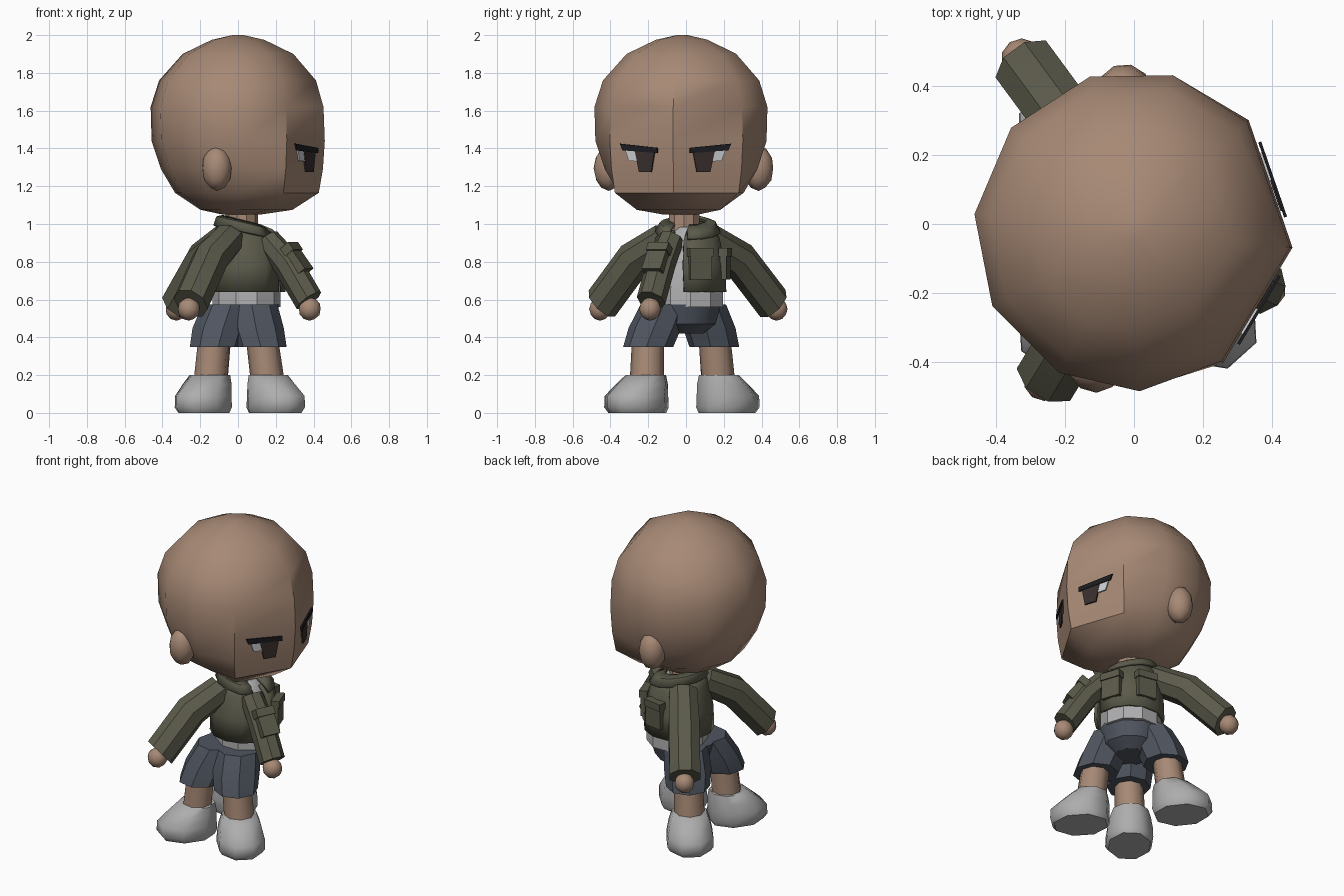
import bpy, bmesh, math
from mathutils import Vector, Matrix

if "Cube" in bpy.data.objects:
    bpy.data.objects.remove(bpy.data.objects["Cube"])

def mat(name, r, g, b):
    m = bpy.data.materials.new(name)
    m.diffuse_color = (r, g, b, 1)
    m.use_nodes = True
    m.node_tree.nodes["Principled BSDF"].inputs["Base Color"].default_value = m.diffuse_color
    return m

SKIN = mat("skin", .385, .25, .178)
OLIVE = mat("olive cloth", .105, .103, .07)
NAVY = mat("slate cloth", .078, .09, .115)
GREY = mat("shoe grey", .42, .42, .42)
WHITE = mat("shirt white", .43, .43, .44)
DARK = mat("brow black", .012, .012, .014)
IRIS = mat("iris brown", .04, .028, .026)
EYEW = mat("eye white", .6, .62, .65)

def polar(deg, r=1.0):
    a = math.radians(deg)
    return Vector((r * math.cos(a), r * math.sin(a), 0))

def finish(name, bm, m, angle=35):
    bmesh.ops.recalc_face_normals(bm, faces=bm.faces)
    me = bpy.data.meshes.new(name)
    bm.to_mesh(me)
    bm.free()
    me.materials.append(m)
    ob = bpy.data.objects.new(name, me)
    bpy.context.collection.objects.link(ob)
    bpy.ops.object.select_all(action='DESELECT')
    ob.select_set(True)
    bpy.context.view_layer.objects.active = ob
    bpy.ops.object.shade_smooth_by_angle(angle=math.radians(angle))
    return ob

def loft(name, rings, m, closed=True, angle=35):
    """Skin a list of point rings; open rings make a wrapped sheet."""
    bm = bmesh.new()
    vs = [[bm.verts.new(p) for p in ring] for ring in rings]
    n = len(vs[0])
    for a, b in zip(vs, vs[1:]):
        for i in range(n if closed else n - 1):
            j = (i + 1) % n
            bm.faces.new((a[i], a[j], b[j], b[i]))
    if closed:
        bm.faces.new(vs[0])
        bm.faces.new(vs[-1])
    return finish(name, bm, m, angle)

def ring(c, rx, ry, turn=0, n=10, start=0, span=360, closed=True):
    """Horizontal ellipse (or arc) of points around c."""
    rot = Matrix.Rotation(math.radians(turn), 3, 'Z')
    pts = []
    for i in range(n):
        p = polar(start + span * i / (n if closed else n - 1))
        pts.append(Vector(c) + rot @ Vector((p.x * rx, p.y * ry, 0)))
    return pts

def tube(name, path, m, n=8):
    """Round tube along (point, radius) pairs."""
    d = (Vector(path[-1][0]) - Vector(path[0][0])).normalized()
    q = d.to_track_quat('Z', 'Y')
    rings = [[Vector(p) + q @ polar(360 * i / n + 22.5, r) for i in range(n)] for p, r in path]
    return loft(name, rings, m)

def ball(name, c, size, turn, m):
    bm = bmesh.new()
    M = Matrix.Translation(c) @ Matrix.Rotation(math.radians(turn), 4, 'Z') @ Matrix.Diagonal((*size, 1))
    bmesh.ops.create_icosphere(bm, subdivisions=2, radius=1, matrix=M)
    return finish(name, bm, m)

def box(name, c, size, q, m):
    bm = bmesh.new()
    M = Matrix.Translation(c) @ q.to_matrix().to_4x4() @ Matrix.Diagonal((*size, 1))
    bmesh.ops.create_cube(bm, size=1, matrix=M)
    return finish(name, bm, m)

# Head: faceted rings with a flat, forward jaw
FACE = -6
HC = Vector((0, -.02, 0))
ANGLES = (0, 50, 82, 112, 146, 180, 214, 248, 278, 310)
PROFILE = ((1.05, .08, .12), (1.075, .2, .29), (1.165, .335, .43), (1.29, .41, .452),
           (1.44, .46, .462), (1.62, .465, .455), (1.76, .42, .415), (1.9, .295, .295), (1.975, .14, .14), (2.0, .03, .03))
head = [[HC + Vector((0, 0, z)) + polar(FACE + a, front if a in (0, 50, 310) else side)
         for a in ANGLES] for z, side, front in PROFILE]
loft("head", head, SKIN, angle=40)

# Ears
for s, side in ((1, "left"), (-1, "right")):
    a = FACE + 100 * s
    ball(side + "_ear", HC + polar(a, .405) + Vector((0, 0, 1.295)), (.08, .08, .12), a, SKIN)

# Eyes: thin plates on the two face planes (u runs outward from the nose)
EYE = (("white", EYEW, .418, ((.01, 1.33), (.075, 1.335), (.095, 1.39), (.01, 1.385))),
       ("iris", IRIS, .420, ((-.065, 1.275), (.01, 1.275), (.035, 1.385), (-.085, 1.38))),
       ("brow", DARK, .424, ((-.105, 1.375), (.11, 1.39), (.125, 1.425), (-.105, 1.403))))
for s, side in ((1, "left"), (-1, "right")):
    a = FACE + 25 * s
    out, tan = polar(a), polar(a + 90) * s
    for part, m, d, pts in EYE:
        layers = [[HC + out * (d + t) + tan * u + Vector((0, 0, z)) for u, z in pts]
                  for t in (0, .009)]
        loft(f"{side}_eye_{part}", layers, m)

# Neck and shirt
loft("neck", [ring((.02, -.01, z), .085, .085) for z in (.94, 1.12)], SKIN)
loft("shirt", [ring((.045, .025, z), r, r) for z, r in
               ((.56, .18), (.66, .18), (.9, .15), (.985, .08))], WHITE)

# Open jacket and collar, the neckline dipping towards the front
def wrap(name, rows, thick):
    rings = []
    for z, r, gap, cx, dip in rows:
        pts = ring((cx, .01, z), r, r, n=13, start=-20 + gap, span=360 - 2 * gap, closed=False)
        for p in pts:
            p.z -= dip * (p.x - cx) / r
        rings.append(pts)
    ob = loft(name, rings, OLIVE, closed=False)
    mod = ob.modifiers.new("thickness", 'SOLIDIFY')
    mod.thickness = thick
    mod.offset = 0

wrap("jacket", ((.64, .2, 14, .045, 0), (.78, .195, 12, .045, 0), (.92, .165, 12, .04, .01),
                (.985, .12, 16, .03, .03)), .018)
wrap("collar", ((.955, .17, 20, .045, .035), (1.0, .145, 18, .035, .035), (1.015, .1, 24, .02, .025)), .016)

# Jacket pockets with flaps
for i, a in enumerate((19, 80)):
    q = Matrix.Rotation(math.radians(a), 3, 'Z').to_quaternion()
    base = Vector((.045, .01, 0))
    box(f"pocket_{i}", base + polar(a, .2) + Vector((0, 0, .77)), (.035, .12, .13), q, OLIVE)
    box(f"pocket_flap_{i}", base + polar(a, .2) + Vector((0, 0, .85)), (.05, .13, .045), q, OLIVE)

# Three arms: shoulder, wrist, hand
ARMS = (((-.05, .1, .93), (-.315, .46, .58), (-.325, .48, .55), .098, .06),
        ((-.04, -.1, .93), (-.25, -.445, .58), (-.26, -.455, .55), .098, .06),
        ((.15, -.08, .92), (.375, -.185, .595), (.38, -.19, .55), .078, .03))
for i, (sh, wr, hand, r, lift) in enumerate(ARMS):
    sh, wr = Vector(sh), Vector(wr)
    mid = sh.lerp(wr, .5) + Vector((0, 0, lift))
    tube(f"sleeve_{i}", ((sh, r * .9), (mid, r), (wr, r)), OLIVE)
    ball(f"hand_{i}", Vector(hand), (.06, .058, .062), 0, SKIN)

# Pocket on the forward sleeve
sh, wr = Vector(ARMS[2][0]), Vector(ARMS[2][1])
q = (wr - sh).to_track_quat('X', 'Z')
box("sleeve_pocket", sh.lerp(wr, .5) + q @ Vector((0, 0, .08)), (.14, .11, .05), q, OLIVE)
box("sleeve_pocket_flap", sh.lerp(wr, .32) + q @ Vector((0, 0, .085)), (.05, .12, .06), q, OLIVE)

# Shorts waist
loft("shorts_waist", [ring((.02, -.005, z), r, r) for z, r in ((.42, .1), (.47, .17), (.575, .2))], NAVY)

# Three legs: foot centre, toe direction, trouser hem centre
LEGS = (((-.175, .21), 128, (-.12, .15)),
        ((-.175, -.25), 235, (-.125, -.2)),
        ((.19, -.245), -48, (.125, -.2)))
SHOE = ((0, .01, .165, .13), (.03, .015, .183, .147), (.09, .015, .18, .145),
        (.15, -.02, .145, .13), (.2, -.045, .11, .11))
for i, (foot, toe, hem) in enumerate(LEGS):
    f, h, d = Vector((*foot, 0)), Vector((*hem, 0)), polar(toe)
    loft(f"shoe_{i}", [ring(f + d * off + Vector((0, 0, z)), rx, ry, toe, 8, 22.5)
                       for z, off, rx, ry in SHOE], GREY, angle=50)
    ankle = f - d * .05
    loft(f"leg_{i}", [ring(ankle + Vector((0, 0, .17)), .09, .09, toe, 8),
                      ring(h + Vector((0, 0, .41)), .085, .085, toe, 8)], SKIN, angle=50)
    loft(f"shorts_leg_{i}", [ring(h + Vector((0, 0, .35)), .135, .13, toe, 8),
                             ring(h * .82 + Vector((0, 0, .45)), .14, .14, toe, 8),
                             ring(h * .55 + Vector((.01, 0, .575)), .13, .13, toe, 8)], NAVY)
